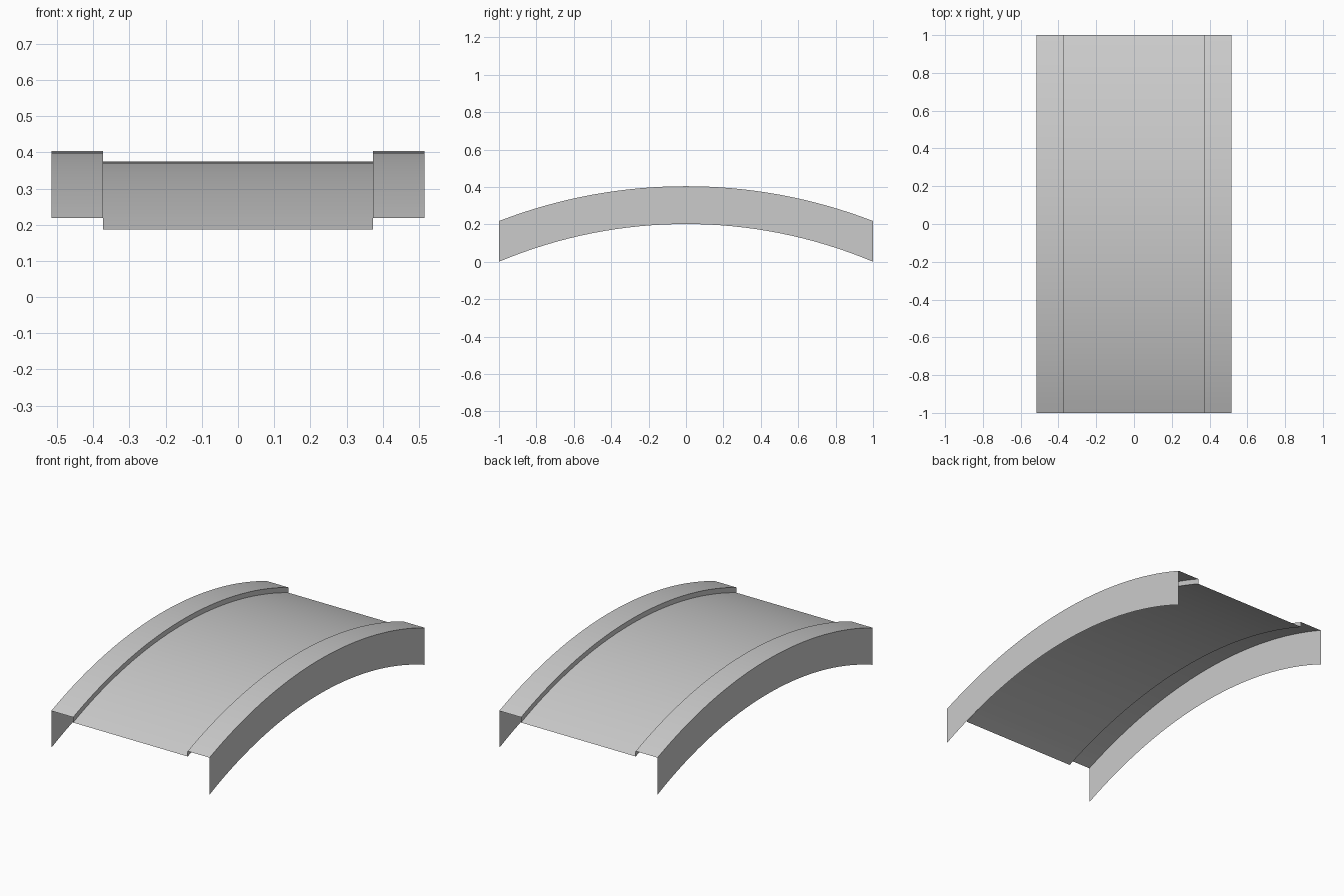
import bpy, bmesh
from math import sqrt, radians

if "Cube" in bpy.data.objects:
    bpy.data.objects.remove(bpy.data.objects["Cube"])

SEGMENTS = 32
CENTRE_Z = -2.376            # common centre of all the bridge arcs
R_TOP, R_DECK, R_BOTTOM = 2.78, 2.751, 2.578
X_OUT, X_IN = 0.515, 0.373


def arc_z(radius, y):
    return sqrt(radius * radius - y * y) + CENTRE_Z


def sweep(name, profile):
    """Sweep an open (x, radius) profile along the arch as a thin sheet."""
    bm = bmesh.new()
    rows = []
    for i in range(SEGMENTS + 1):
        y = -1 + 2 * i / SEGMENTS
        rows.append([bm.verts.new((x, y, arc_z(r, y))) for x, r in profile])
    for a, b in zip(rows, rows[1:]):
        for j in range(len(profile) - 1):
            bm.faces.new((a[j], a[j + 1], b[j + 1], b[j]))
    mesh = bpy.data.meshes.new(name)
    bm.to_mesh(mesh)
    bm.free()
    obj = bpy.data.objects.new(name, mesh)
    bpy.context.collection.objects.link(obj)
    bpy.ops.object.select_all(action='DESELECT')
    obj.select_set(True)
    bpy.context.view_layer.objects.active = obj
    bpy.ops.object.shade_smooth_by_angle(angle=radians(30))
    return obj


# walking surface
sweep("deck", [(-X_IN, R_DECK), (X_IN, R_DECK)])

# kerbs: outer side wall, flat top and small inner step
kerb = [(-X_OUT, R_BOTTOM), (-X_OUT, R_TOP), (-X_IN, R_TOP), (-X_IN, R_DECK)]
sweep("left_kerb", kerb)
sweep("right_kerb", [(-x, r) for x, r in reversed(kerb)])
